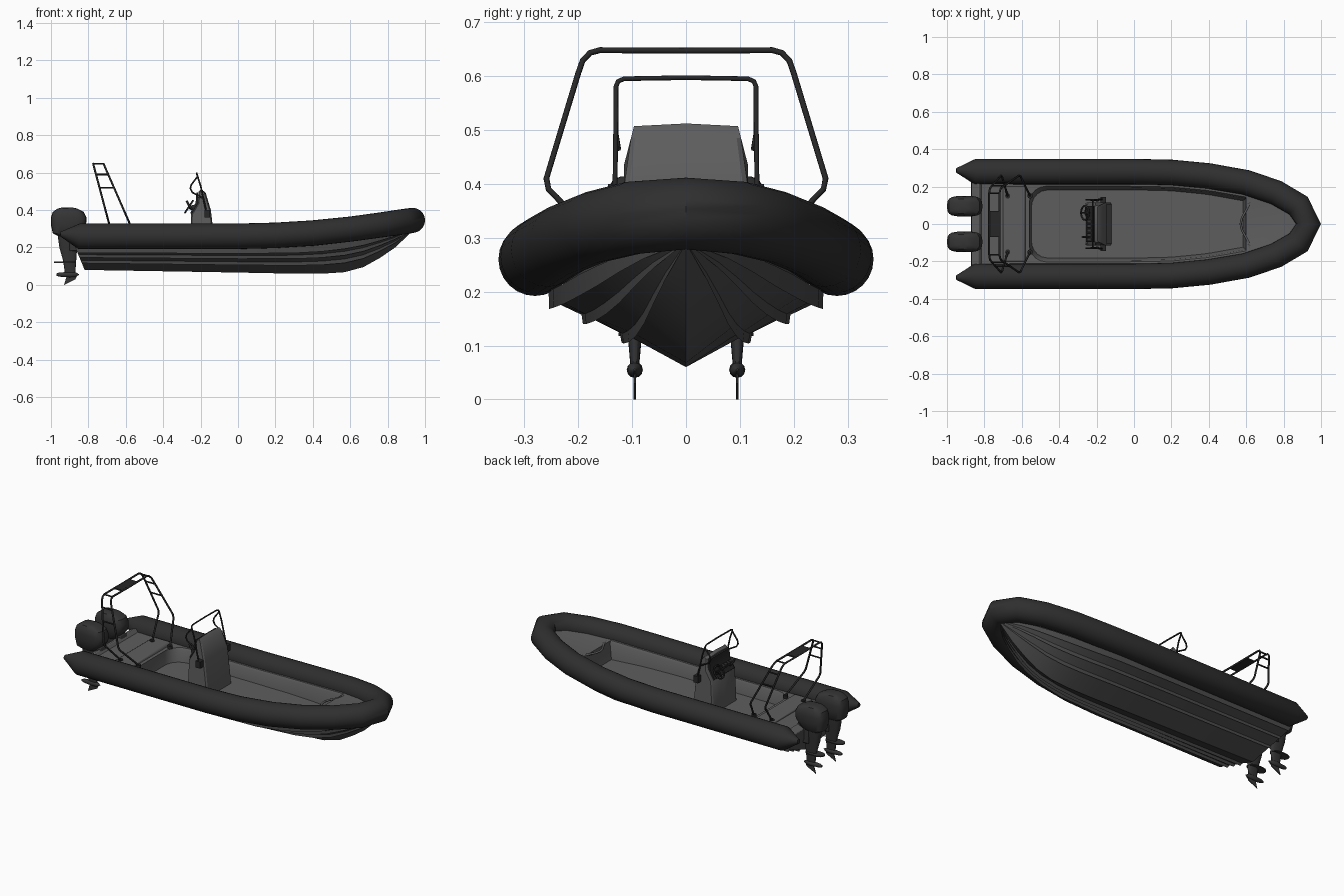
import bpy, bmesh, math
from mathutils import Vector

if "Cube" in bpy.data.objects:
    bpy.data.objects.remove(bpy.data.objects["Cube"])


def material(name, value):
    m = bpy.data.materials.new(name)
    m.use_nodes = True
    col = (value, value, value, 1)
    m.diffuse_color = col
    m.node_tree.nodes["Principled BSDF"].inputs["Base Color"].default_value = col
    return m


RUBBER = material("black rubber", 0.028)
HULL = material("hull grey", 0.07)
DECK = material("deck grey", 0.11)
MOTOR = material("motor charcoal", 0.035)
METAL = material("dark rail", 0.02)


def finish(name, bm, mat, angle=35):
    bmesh.ops.recalc_face_normals(bm, faces=bm.faces)
    me = bpy.data.meshes.new(name)
    bm.to_mesh(me)
    bm.free()
    ob = bpy.data.objects.new(name, me)
    bpy.context.collection.objects.link(ob)
    me.materials.append(mat)
    bpy.ops.object.select_all(action='DESELECT')
    ob.select_set(True)
    bpy.context.view_layer.objects.active = ob
    bpy.ops.object.shade_smooth_by_angle(angle=math.radians(angle))
    return ob


def loft(name, rings, mat, closed=True, caps=(True, True), angle=35):
    bm = bmesh.new()
    rows = [[bm.verts.new(p) for p in r] for r in rings]
    n = len(rows[0])
    for a, b in zip(rows, rows[1:]):
        for i in range(n if closed else n - 1):
            j = (i + 1) % n
            bm.faces.new((a[i], a[j], b[j], b[i]))
    for row, cap in ((rows[0], caps[0]), (rows[-1], caps[1])):
        if cap:
            bm.faces.new(row)
    return finish(name, bm, mat, angle)


def pipe(name, pts, radius, mat, sides=8):
    """Sweep a circle along a path; radius is a number or one per point."""
    pts = [Vector(p) for p in pts]
    radii = radius if isinstance(radius, list) else [radius] * len(pts)
    rings, side = [], None
    for i, p in enumerate(pts):
        a, b = pts[max(i - 1, 0)], pts[min(i + 1, len(pts) - 1)]
        d1, d2 = (p - a).normalized(), (b - p).normalized()
        t = (d1 + d2).normalized()
        if side is None:
            side = t.cross(Vector((0, 0, 1)) if abs(t.z) < 0.9 else Vector((1, 0, 0)))
        side = (side - t * side.dot(t)).normalized()
        up = side.cross(t)
        rings.append([p + radii[i] * (side * math.cos(k) + up * math.sin(k))
                      for k in (math.tau * s / sides for s in range(sides))])
    return loft(name, rings, mat, angle=50)


def slab(name, profile, y0, y1, mat, bevel=0.0):
    """Extrude an x-z outline across y."""
    ob = loft(name, [[(x, y, z) for x, z in profile] for y in (y0, y1)], mat)
    if bevel:
        mod = ob.modifiers.new("rounded edges", 'BEVEL')
        mod.width, mod.segments = bevel, 2
    return ob


def mirrored(half):
    return half + [(x, -y, z) for x, y, z in reversed(half)]


def table(x, rows, col):
    for a, b in zip(rows, rows[1:]):
        if x <= b[0]:
            f = max(0, (x - a[0]) / (b[0] - a[0]))
            return a[col] + f * (b[col] - a[col])
    return rows[-1][col]


# Inflated collar with tapered stern cones: x, y, z, radius
COLLAR = [(-.95, .287, .272, .012), (-.85, .28, .26, .068), (0, .28, .26, .068),
          (.2, .276, .265, .068), (.4, .257, .277, .068), (.6, .222, .298, .067),
          (.76, .168, .32, .067), (.88, .098, .337, .068)]
path = COLLAR + [(.933, 0, .345, .067)] + [(x, -y, z, r) for x, y, z, r in reversed(COLLAR)]
pipe("inflatable_collar", [p[:3] for p in path], [p[3] for p in path], RUBBER, 24)

# Planing hull with stepped spray rails: x, half beam, keel height, chine height
STATIONS = [(-.87, .255, .08, .2), (0, .255, .066, .2), (.3, .247, .06, .205),
            (.45, .225, .06, .216), (.57, .198, .068, .232), (.67, .165, .095, .248),
            (.76, .125, .145, .265), (.84, .08, .2, .28), (.92, .012, .275, .292)]
SECTION = [(0, 0), (.43, .4), (.47, .3), (.48, .43), (.71, .65), (.75, .55), (.76, .68),
           (.96, .86), (.995, .76), (1, 1), (.9, 1.02)]
rings = []
for i, (x, w, keel, chine) in enumerate(STATIONS):
    rake = .05 if i == 0 else 0
    half = [(x + rake * (1 - v), u * w, keel + v * (chine - keel)) for u, v in SECTION]
    half.append((x, .88 * w, chine + .06))
    rings.append([(px, -py, pz) for px, py, pz in reversed(half[1:])] + half)
loft("hull", rings, HULL, closed=False, caps=(True, True), angle=25)

# Deck liner: rim under the collar, rounded cockpit well and floor
N = 28
rim, lip, well, floor = [], [], [], []
for i in range(N + 1):
    t = i / N
    x = -.86 + 1.75 * t
    rim.append((x, table(x, COLLAR, 1) - .03, table(x, COLLAR, 2) + .005))
    s = (1 - math.cos(math.pi * t)) / 2
    fx = -.56 + 1.16 * s
    aft = min(1, (fx + .56) / .09)
    corner = .55 + .45 * math.sqrt(1 - (1 - aft) ** 2)
    y = (table(fx, COLLAR, 1) - .078) * corner
    z = table(fx, COLLAR, 2)
    lip.append((fx, y, z + .002))
    well.append((fx, y - .008, z - .01))
    floor.append((fx + .012 - .03 * s, y - .02, .185 + .03 * max(0, s - .6)))
loft("deck_liner", [mirrored(r) for r in (rim, lip, well, floor)], DECK, caps=(False, True))

# Curved bow step and raised stern bench
pipe("bow_step_edge", [(.6 - .05 * math.cos(k * math.pi / 8) ** 2 + .02, .13 * k / 4, .298)
                       for k in range(-4, 5)], .006, DECK)
slab("stern_bench", [(-.7, .25), (-.7, .275), (-.585, .275), (-.575, .25)], -.2, .2, DECK, .006)
slab("transom", [(-.87, .2), (-.87, .265), (-.83, .285), (-.81, .26), (-.81, .2)],
     -.22, .22, DECK, .005)

# Steering console: tapered body
SIDE = [(-.12, .18), (-.145, .4), (-.172, .49), (-.195, .512), (-.21, .5), (-.215, .44),
        (-.25, .38), (-.26, .18)]
cols = []
for f in (-1, -.92, 0, .92, 1):
    inset = .006 if abs(f) == 1 else 0
    cols.append([(x + (inset if x < -.19 else -inset),
                  f * (.115 - .018 * max(0, (z - .44) / .07)),
                  z - (.005 * abs(f) if z > .3 else 0)) for x, z in SIDE])
loft("console_body", cols, DECK, angle=30)
slab("dash_panel", [(-.214, .495), (-.222, .493), (-.227, .437), (-.256, .384), (-.25, .378),
                    (-.213, .44)], -.095, .095, METAL)
for k in range(5):
    slab("dash_switch", [(-.23, .41), (-.25, .41), (-.25, .425), (-.23, .43)],
         -.09 + k * .024, -.075 + k * .024, MOTOR)

# Steering wheel and throttle
hub = Vector((-.262, .06, .418))
e1, e2 = Vector((0, 1, 0)), Vector((.55, 0, .83))
wheel = [hub + .038 * (e1 * math.cos(a) + e2 * math.sin(a))
         for a in (math.tau * k / 20 for k in range(21))]
pipe("steering_wheel_rim", wheel, .005, METAL)
for k in range(3):
    pipe("wheel_spoke", [hub, wheel[1 + k * 7]], .004, METAL)
pipe("steering_column", [hub, hub + Vector((.045, 0, -.025))], .01, METAL)
pipe("throttle_lever", [(-.24, -.07, .4), (-.265, -.07, .43), (-.275, -.07, .45)], .006, METAL)

# Console grab rail with side handles
rail = [(-.165, .132, .37), (-.2, .13, .53), (-.216, .13, .58), (-.219, .126, .59),
        (-.22, .115, .595), (-.22, 0, .597)]
pipe("console_rail", mirrored(rail[:-1] + [(-.22, .001, .597)]), .0045, METAL)
for s in (1, -1):
    pipe("console_handle", [(-.216, s * .13, .58), (-.25, s * .13, .535), (-.255, s * .13, .515),
                            (-.245, s * .13, .495), (-.19, s * .125, .465)], .0045, METAL)
    slab("rail_foot", [(-.18, .36), (-.18, .4), (-.15, .4), (-.15, .36)],
         s * .105, s * .145, METAL)

# Stern arch: two raked hoops joined by rungs
ARCH = [(.15, .275), (.24, .375), (.255, .39), (.259, .41), (.2, .605), (.192, .628),
        (.178, .643), (.16, .648), (.001, .647)]


def hoop_x(z, top, foot):
    return foot + (top - foot) * (z - .33) / .32


LEGS = ((-.775, -.69), (-.72, -.58))
for top, foot in LEGS:
    pipe("arch_hoop", mirrored([(hoop_x(z, top, foot), y, z) for y, z in ARCH]), .0055, METAL)
for s in (1, -1):
    for y, z in ((.205, .59), (.226, .52), (.165, .648)):
        pipe("arch_rung", [(hoop_x(z, *leg), s * y, z) for leg in LEGS], .0045, METAL)
    for top, foot in LEGS:
        x = hoop_x(.275, top, foot)
        pipe("arch_foot", [(x, s * .15, .262), (x, s * .15, .28)], .014, METAL, 12)
slab("arch_plate", [(-.775, .643), (-.775, .651), (-.72, .651), (-.72, .643)], -.07, .07, METAL)

# Twin outboard motors
COWL = [(.262, -.965, -.875, .034), (.275, -.99, -.85, .045), (.32, -1, -.812, .053),
        (.36, -1, -.81, .055), (.39, -.99, -.825, .051), (.408, -.965, -.86, .04),
        (.414, -.94, -.885, .025)]
LEG = [(.27, -.965, -.865, .03), (.2, -.955, -.86, .024), (.13, -.935, -.865, .014),
       (.06, -.925, -.87, .008)]


def rounded_rings(rows, y, power):
    out = []
    for z, x0, x1, w in rows:
        ring = []
        for k in range(20):
            c, s = math.cos(math.tau * k / 20), math.sin(math.tau * k / 20)
            ring.append(((x0 + x1) / 2 + (x1 - x0) / 2 * math.copysign(abs(c) ** power, c),
                         y + w * math.copysign(abs(s) ** power, s), z))
        out.append(ring)
    return out


for y in (-.095, .095):
    loft("motor_cowl", rounded_rings(COWL, y, .6), MOTOR)
    loft("motor_leg", rounded_rings(LEG, y, .8), MOTOR)
    loft("cavitation_plate", rounded_rings([(.118, -.985, -.865, .03), (.124, -.985, -.865, .03)],
                                           y, .8), MOTOR)
    pipe("gearcase", [(-.97, y, .055), (-.955, y, .055), (-.9, y, .055), (-.87, y, .055),
                      (-.85, y, .055)], [.006, .011, .015, .013, .002], MOTOR, 12)
    slab("skeg", [(-.93, 0), (-.915, .05), (-.86, .05), (-.87, .03)], y - .002, y + .002, MOTOR)
    slab("motor_bracket", [(-.9, .18), (-.9, .27), (-.83, .295), (-.82, .27), (-.85, .18)],
         y - .03, y + .03, MOTOR, .005)
